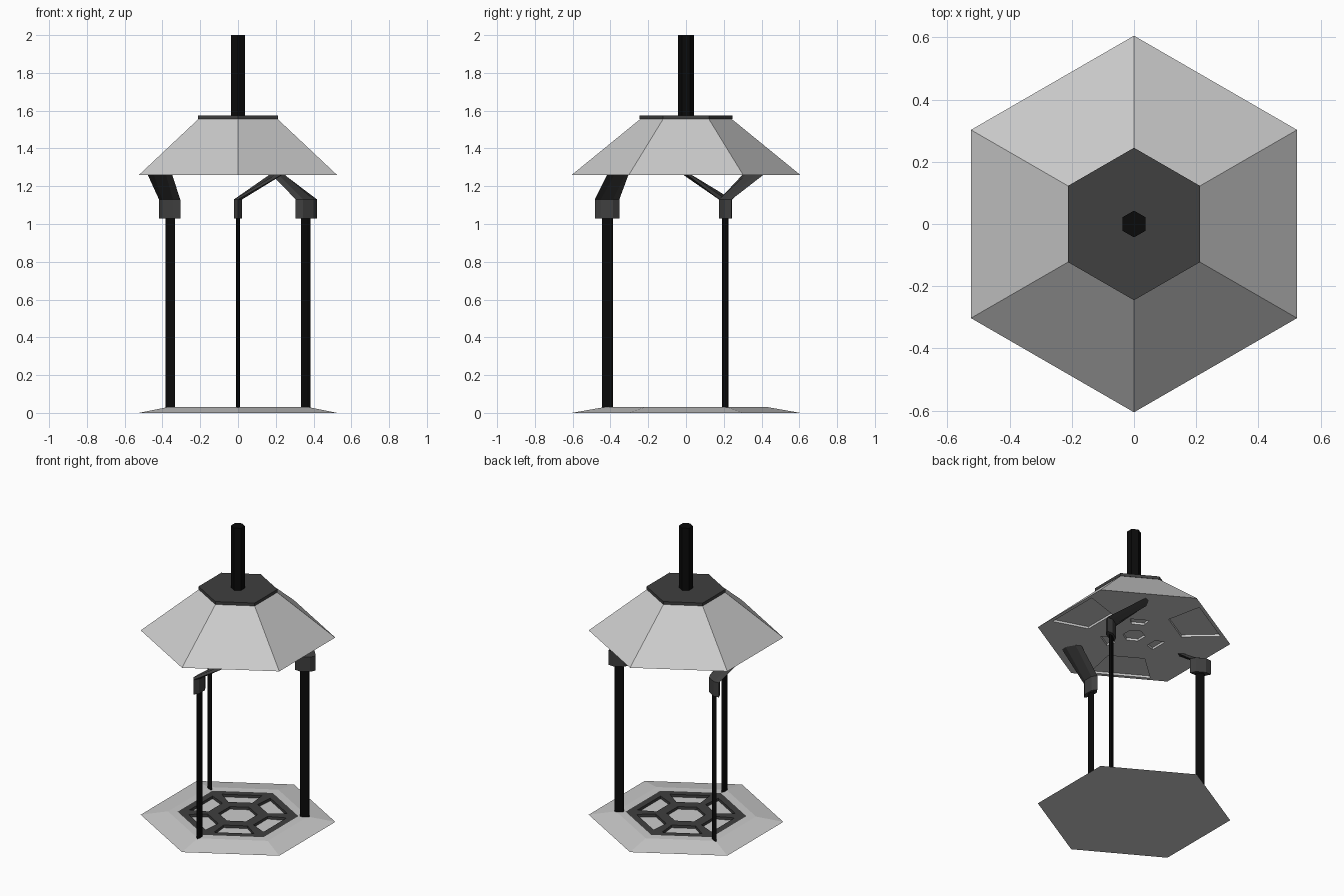
import bpy, bmesh, math
from math import sin, cos, radians

if "Cube" in bpy.data.objects:
    bpy.data.objects.remove(bpy.data.objects["Cube"])


def material(name, v):
    m = bpy.data.materials.new(name)
    m.diffuse_color = (v, v, v, 1)
    m.use_nodes = True
    m.node_tree.nodes["Principled BSDF"].inputs["Base Color"].default_value = m.diffuse_color
    return m


DARK = material("dark_metal", 0.05)
BLACK = material("black_metal", 0.003)


def loft(bm, sections):
    """Skin rings of points, each section being (list of xy, z)."""
    rings = [[bm.verts.new((x, y, z)) for x, y in pts] for pts, z in sections]
    n = len(rings[0])
    for a, b in zip(rings, rings[1:]):
        for i in range(n):
            j = (i + 1) % n
            bm.faces.new((a[i], a[j], b[j], b[i]))
    bm.faces.new(rings[0][::-1])
    bm.faces.new(rings[-1])


def make(name, solids, mat=None):
    bm = bmesh.new()
    for s in solids:
        loft(bm, s)
    bmesh.ops.recalc_face_normals(bm, faces=bm.faces)
    me = bpy.data.meshes.new(name)
    bm.to_mesh(me)
    bm.free()
    ob = bpy.data.objects.new(name, me)
    bpy.context.collection.objects.link(ob)
    if mat:
        me.materials.append(mat)
    return ob


def hexagon(r):
    return [(r * cos(radians(30 + 60 * i)), r * sin(radians(30 + 60 * i))) for i in range(6)]


def polar(pts, angle):
    c, s = cos(radians(angle)), sin(radians(angle))
    return [(x * c - y * s, x * s + y * c) for x, y in pts]


def trapezoid(angle, r0, r1, w0, w1):
    return polar([(r0, -w0), (r1, -w1), (r1, w1), (r0, w0)], angle)


def ellipse(angle, r, a, b, n):
    pts = [(r + a * cos(2 * math.pi * i / n), b * sin(2 * math.pi * i / n)) for i in range(n)]
    return polar(pts, angle)


def prism(pts, z0, z1):
    return [(pts, z0), (pts, z1)]


def cut(ob, solids):
    cutter = make("cutter", solids)
    cutter.hide_render = True
    mod = ob.modifiers.new("cut", 'BOOLEAN')
    mod.operation = 'DIFFERENCE'
    mod.solver = 'EXACT'
    mod.object = cutter
    bpy.context.view_layer.objects.active = ob
    bpy.ops.object.modifier_apply(modifier=mod.name)
    bpy.data.objects.remove(cutter)


# Base with a shallow hexagonal pocket
base = make("base", [[(hexagon(0.605), 0), (hexagon(0.435), 0.03)]])
cut(base, [prism(hexagon(0.375), 0.012, 0.1)])

# Dark lattice set in the base
lattice = make("base_lattice", [prism(hexagon(0.375), 0.012, 0.03)], DARK)
cut(lattice, [prism(hexagon(0.12), -0.1, 0.1)]
    + [prism(trapezoid(60 * i, 0.17, 0.28, 0.075, 0.125), -0.1, 0.1) for i in range(6)])

# Roof with recessed panels underneath
roof = make("roof", [[(hexagon(0.605), 1.26), (hexagon(0.243), 1.555)]])
cut(roof, [prism(hexagon(0.07), 1.2, 1.275)]
    + [prism(trapezoid(120 * i, 0.27, 0.5, 0.115, 0.19), 1.2, 1.275) for i in range(3)]
    + [prism(trapezoid(60 + 120 * i, 0.14, 0.2, 0.04, 0.06), 1.2, 1.275) for i in range(3)])

# Roof cap and hanging rod
make("roof_cap", [prism(hexagon(0.245), 1.555, 1.575)], DARK)
make("top_rod", [prism(hexagon(0.043), 1.575, 2.0)], BLACK)

# Three posts, each with a socket that twists into the roof
for i, a in enumerate((30, 150, 270)):
    make(f"post_{i + 1}", [prism(ellipse(a, 0.415, 0.029, 0.01, 8), 0.025, 1.04)], BLACK)
    make(f"bracket_{i + 1}", [[
        (ellipse(a, 0.418, 0.065, 0.025, 6), 1.03),
        (ellipse(a, 0.418, 0.065, 0.025, 6), 1.13),
        (ellipse(a + 30, 0.415, 0.065, 0.025, 6), 1.265)]], DARK)
